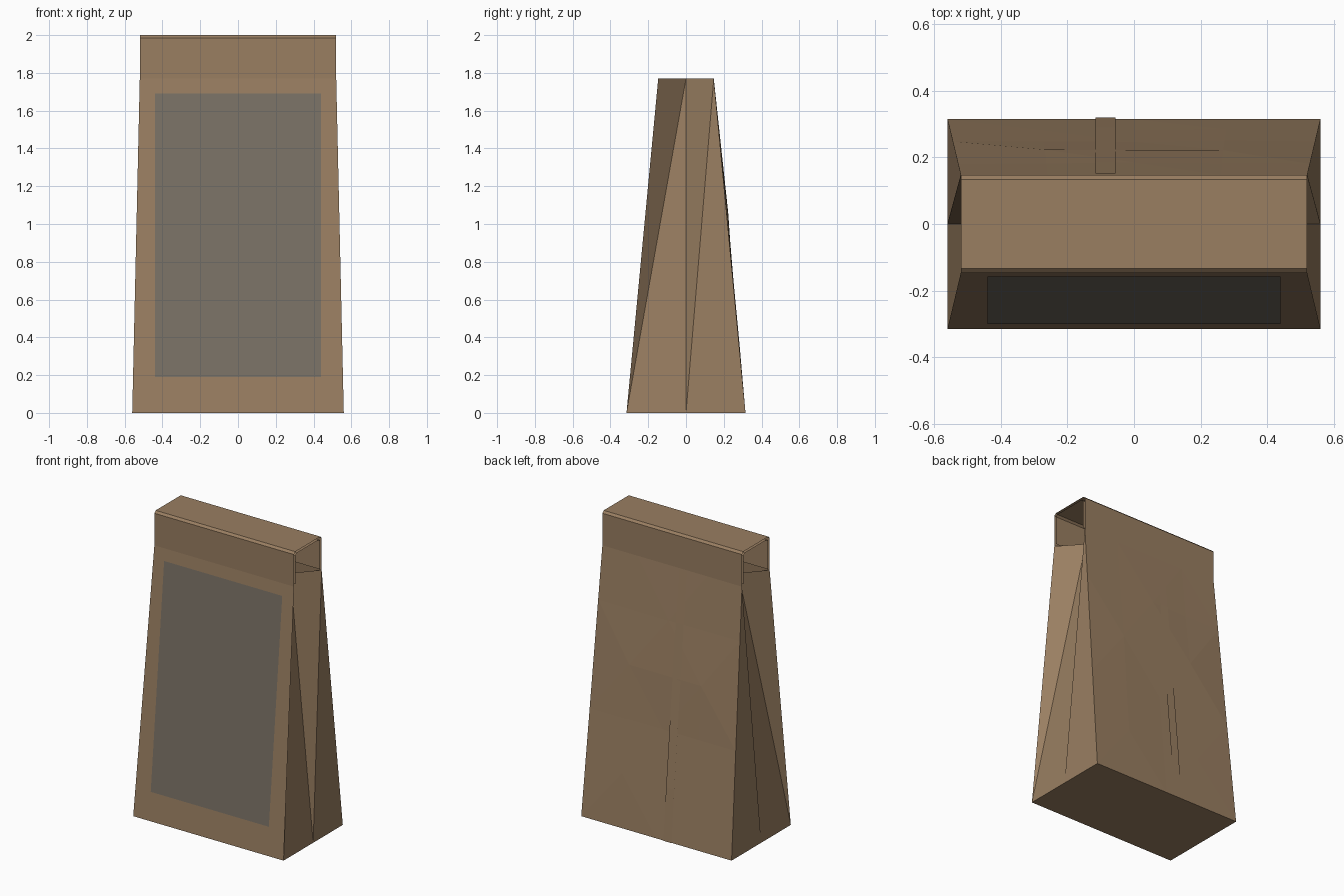
import bpy, random

if "Cube" in bpy.data.objects:
    bpy.data.objects.remove(bpy.data.objects["Cube"])

random.seed(4)

BX, BY = 0.56, 0.315     # half size of the base
TX, TY = 0.52, 0.147     # half size of the mouth
TZ, H = 1.77, 2.0        # mouth height, folded top height


def material(name, rgb):
    m = bpy.data.materials.new(name)
    m.diffuse_color = (*rgb, 1)
    m.use_nodes = True
    m.node_tree.nodes["Principled BSDF"].inputs["Base Color"].default_value = m.diffuse_color
    return m


paper = material("kraft_paper", (0.32, 0.21, 0.12))
grey = material("label_grey", (0.19, 0.163, 0.13))


def make(name, verts, faces, mat=paper):
    me = bpy.data.meshes.new(name)
    me.from_pydata(verts, [], faces)
    me.materials.append(mat)
    ob = bpy.data.objects.new(name, me)
    bpy.context.collection.objects.link(ob)
    return ob


def wall(x, z, side, off=0.0):
    """Point on the sloping front (-1) or back (+1) wall."""
    return (x, side * (BY + (TY - BY) * z / TZ + off), z)


def half_x(z):
    return BX + (TX - BX) * z / TZ


def folded_strip(name, y, z0, z1, c, inward=False):
    """Upside-down channel with chamfered corners, extruded along x."""
    prof = [(-y, z0), (-y, z1 - c), (-y + c, z1), (y - c, z1), (y, z1 - c), (y, z0)]
    n = len(prof)
    verts = [(x, py, pz) for x in (-TX, TX) for py, pz in prof]
    faces = [(i, i + n, i + n + 1, i + 1) for i in range(n - 1)]
    if inward:
        faces = [f[::-1] for f in faces]
    return make(name, verts, faces)


# front wall and base
make("front_panel", [wall(-BX, 0, -1), wall(BX, 0, -1), wall(TX, TZ, -1), wall(-TX, TZ, -1)],
     [(0, 1, 2, 3)])
make("bag_base", [(-BX, -BY, 0), (-BX, BY, 0), (BX, BY, 0), (BX, -BY, 0)], [(0, 1, 2, 3)])

# side gussets folding inwards towards the mouth
for s, label in ((1, "right"), (-1, "left")):
    verts = [(s * BX, -BY, 0), (s * BX, 0, 0), (s * BX, BY, 0),
             (s * TX, -TY, TZ), (s * 0.39, 0, TZ), (s * TX, TY, TZ)]
    faces = [(0, 4, 3), (0, 1, 4), (1, 5, 4), (1, 2, 5)]
    if s < 0:
        faces = [f[::-1] for f in faces]
    make(label + "_gusset", verts, faces)

# back wall with faint creases
COLS, ROWS = 4, 5
verts, faces = [], []
for r in range(ROWS + 1):
    z = TZ * r / ROWS
    for c in range(COLS + 1):
        inner = 0 < r < ROWS and 0 < c < COLS
        bump = random.uniform(-0.002, 0.01) if inner else 0
        verts.append(wall(half_x(z) * (2 * c / COLS - 1), z, 1, bump))
for r in range(ROWS):
    for c in range(COLS):
        a = r * (COLS + 1) + c
        b, d, e = a + 1, a + COLS + 1, a + COLS + 2
        faces += [(a, d, b), (b, d, e)] if (r + c) % 2 else [(a, d, e), (a, e, b)]
make("back_panel", verts, faces)

# glued seam down the back
zs = [0.0, 0.35, 0.71, 1.06, 1.42, 1.765]
verts = [wall(x, z, 1, 0.004 if z in (zs[0], zs[-1]) else 0.008) for z in zs for x in (-0.115, -0.055)]
make("back_seam", verts, [(2 * i, 2 * i + 2, 2 * i + 3, 2 * i + 1) for i in range(len(zs) - 1)])

# folded-over top, outer and inner layer
folded_strip("top_fold_outer", TY, TZ, H, 0.014)
folded_strip("top_fold_inner", 0.131, 1.78, 1.985, 0.012, inward=True)

# front label
make("front_label", [wall(-0.44, 0.19, -1, 0.003), wall(0.44, 0.19, -1, 0.003),
                     wall(0.44, 1.69, -1, 0.003), wall(-0.44, 1.69, -1, 0.003)],
     [(0, 1, 2, 3)], grey)
